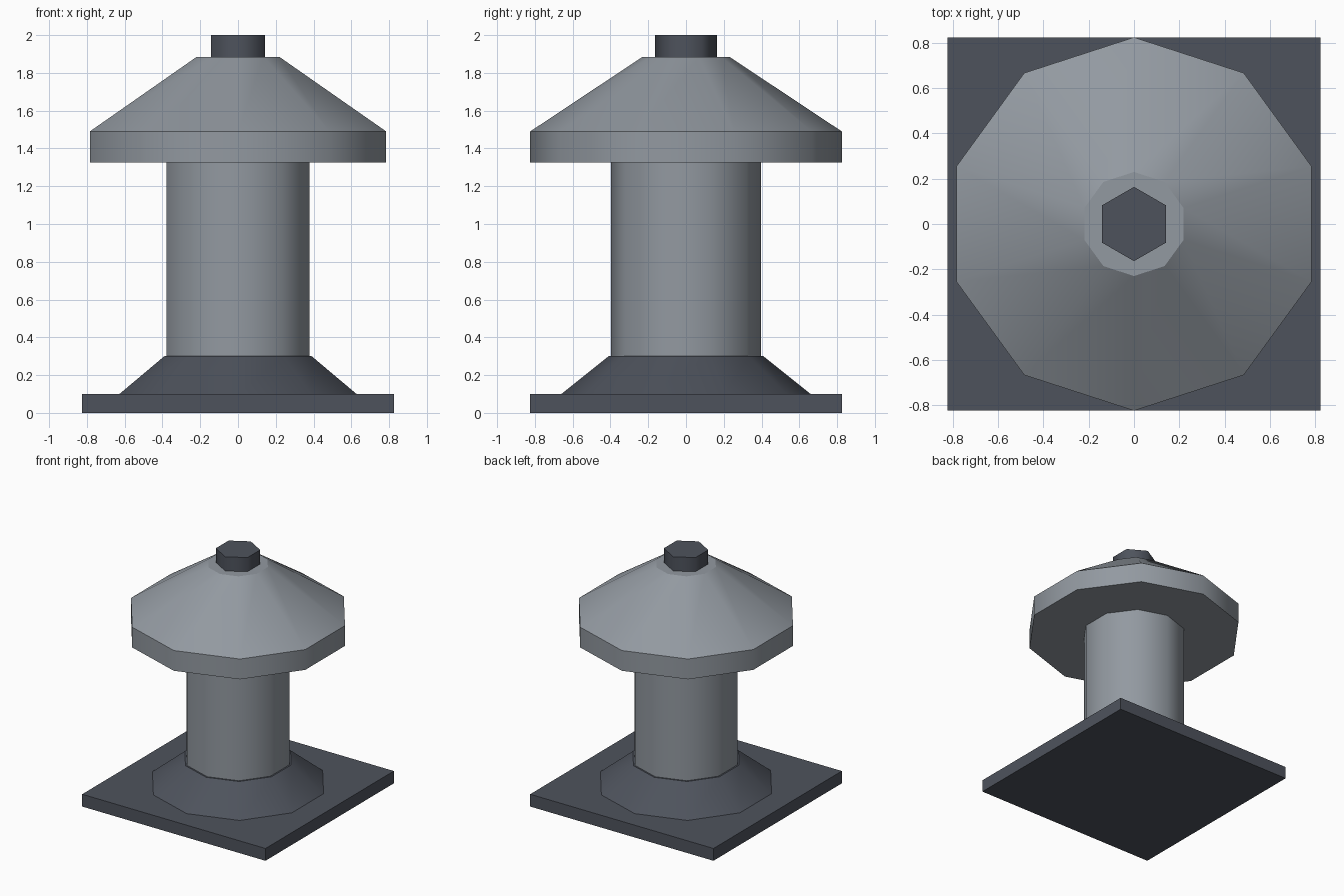
import bpy, bmesh, math

if "Cube" in bpy.data.objects:
    bpy.data.objects.remove(bpy.data.objects["Cube"])


def material(name, rgb):
    m = bpy.data.materials.new(name)
    m.diffuse_color = (*rgb, 1)
    m.use_nodes = True
    m.node_tree.nodes["Principled BSDF"].inputs["Base Color"].default_value = m.diffuse_color
    return m


light_grey = material("light grey", (0.29, 0.32, 0.355))
dark_slate = material("dark slate", (0.076, 0.086, 0.108))


def finish(name, bm, mat):
    bmesh.ops.recalc_face_normals(bm, faces=bm.faces)
    mesh = bpy.data.meshes.new(name)
    bm.to_mesh(mesh)
    bm.free()
    mesh.materials.append(mat)
    obj = bpy.data.objects.new(name, mesh)
    bpy.context.collection.objects.link(obj)
    return obj


def turned(name, profile, sides, mat):
    """Polygonal lathe of (radius, z) points: flat caps, smooth sides, sharp rings."""
    bm = bmesh.new()
    rings = []
    for r, z in profile:
        angles = [math.pi / 2 + math.tau * i / sides for i in range(sides)]
        rings.append([bm.verts.new((r * math.cos(a), r * math.sin(a), z)) for a in angles])
    for low, high in zip(rings, rings[1:]):
        for i in range(sides):
            j = (i + 1) % sides
            bm.faces.new((low[i], low[j], high[j], high[i])).smooth = True
    bm.faces.new(rings[0][::-1])
    bm.faces.new(rings[-1])
    for ring in rings:
        for i in range(sides):
            bm.edges.get((ring[i], ring[(i + 1) % sides])).smooth = False
    return finish(name, bm, mat)


# Square foot plate
bm = bmesh.new()
bmesh.ops.create_cube(bm, size=1)
bmesh.ops.scale(bm, vec=(1.65, 1.65, 0.1), verts=bm.verts)
bmesh.ops.translate(bm, vec=(0, 0, 0.05), verts=bm.verts)
finish("foot_plate", bm, dark_slate)

# Sloping collar and pipe
turned("base_collar", [(0.66, 0.1), (0.41, 0.3)], 10, dark_slate)
turned("pipe", [(0.397, 0.29), (0.397, 1.33)], 10, light_grey)

# Conical cap with a vertical rim
turned("cap", [(0.825, 1.325), (0.825, 1.49), (0.23, 1.885)], 10, light_grey)

# Hexagonal bolt on top
turned("top_bolt", [(0.164, 1.88), (0.164, 2.0)], 6, dark_slate)
